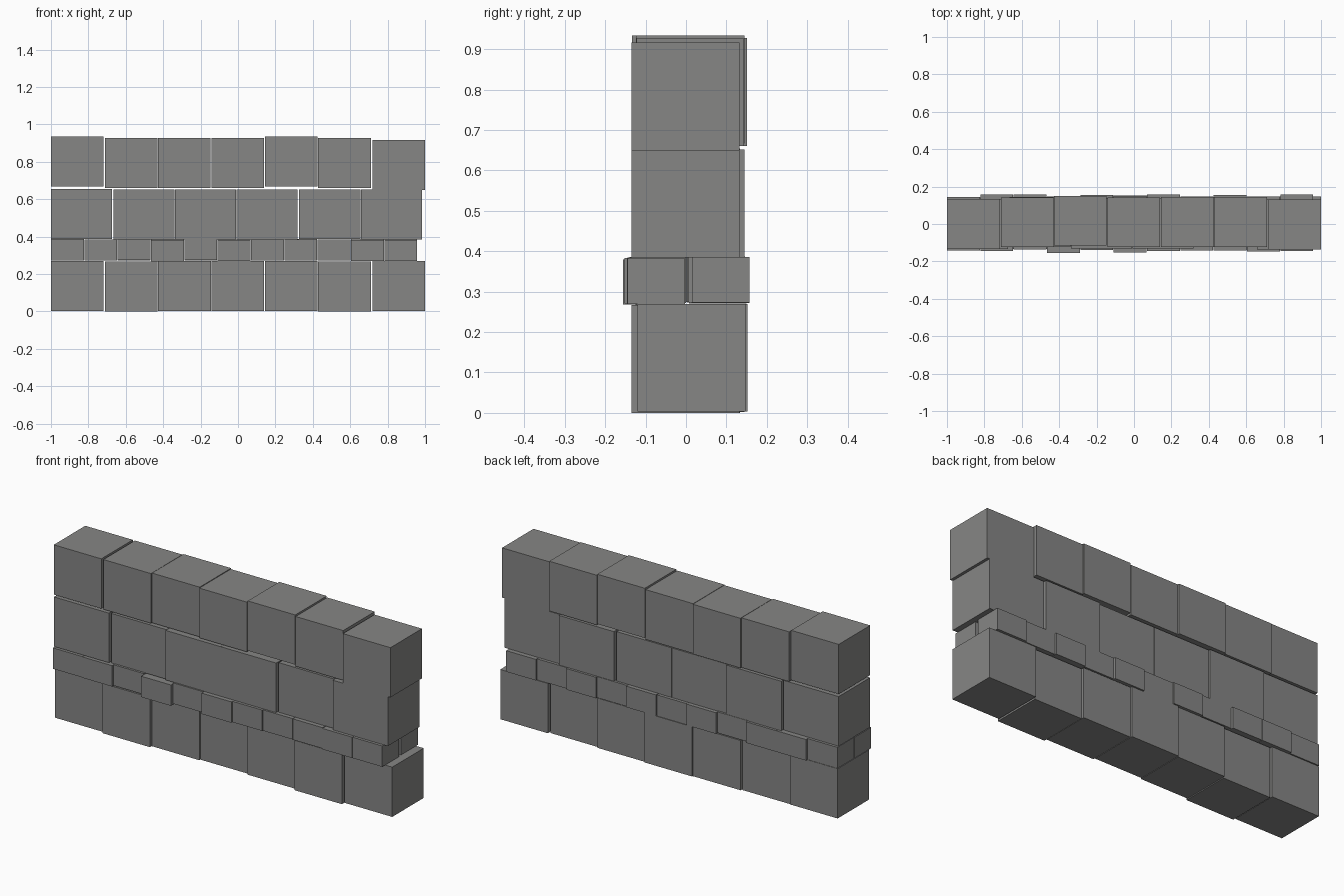
import bpy

stone = bpy.data.materials.new("grey stone")
stone.diffuse_color = (0.24, 0.24, 0.235, 1)


def block(name, x0, x1, y0, y1, z0, z1):
    bpy.ops.mesh.primitive_cube_add(
        size=1, location=((x0 + x1) / 2, (y0 + y1) / 2, (z0 + z1) / 2))
    ob = bpy.context.object
    ob.name = name
    ob.scale = (x1 - x0, y1 - y0, z1 - z0)
    bpy.ops.object.transform_apply(location=False, rotation=False, scale=True)
    ob.data.materials.append(stone)


def course(name, pitch, width, depth, height, offsets):
    """Row of blocks from x = -1; offsets give each block's (dx, front y, bottom z)."""
    for i, (dx, y, z) in enumerate(offsets):
        x = -1 + i * pitch + dx
        block(f"{name}_{i + 1}", x, x + width, y, y + depth, z, z + height)


# bottom course of large blocks
course("base_block", 0.2858, 0.282, 0.267, 0.267, [
    (0, -0.125, 0.003), (0.002, -0.133, 0), (0.002, -0.122, 0.002),
    (0, -0.115, 0.003), (0, -0.123, 0.002), (0, -0.135, 0),
    (0.003, -0.12, 0.003)])

# thin course: two rows of small bricks, front and back
course("front_brick", 0.1782, 0.176, 0.142, 0.112, [
    (0, -0.142, 0.272), (0, -0.145, 0.272), (0, -0.135, 0.274),
    (0, -0.156, 0.268), (0, -0.14, 0.274), (0, -0.152, 0.271),
    (0, -0.145, 0.272), (0, -0.142, 0.273), (0, -0.142, 0.272),
    (0, -0.146, 0.27), (0, -0.145, 0.27)])
course("back_brick", 0.1782, 0.176, 0.142, 0.113, [
    (0, 0.003, 0.273), (0, 0.015, 0.272), (0, 0.015, 0.272),
    (0, 0.004, 0.274), (0, 0.014, 0.272), (0, 0.008, 0.271),
    (0, 0.015, 0.273), (0, 0.006, 0.273), (0, 0.014, 0.272),
    (0, 0.006, 0.273), (0, 0.015, 0.273)])

# middle course of wide blocks
course("middle_block", 0.3315, 0.327, 0.267, 0.266, [
    (0, -0.133, 0.388), (0.002, -0.123, 0.385), (0, -0.132, 0.385),
    (-0.003, -0.132, 0.385), (0.001, -0.122, 0.386), (0, -0.135, 0.385)])

# top course of large blocks
course("top_block", 0.2858, 0.282, 0.267, 0.267, [
    (0, -0.134, 0.667), (0.002, -0.124, 0.661), (0, -0.116, 0.661),
    (0, -0.124, 0.66), (0, -0.122, 0.667), (0, -0.123, 0.66),
    (0.003, -0.135, 0.65)])
